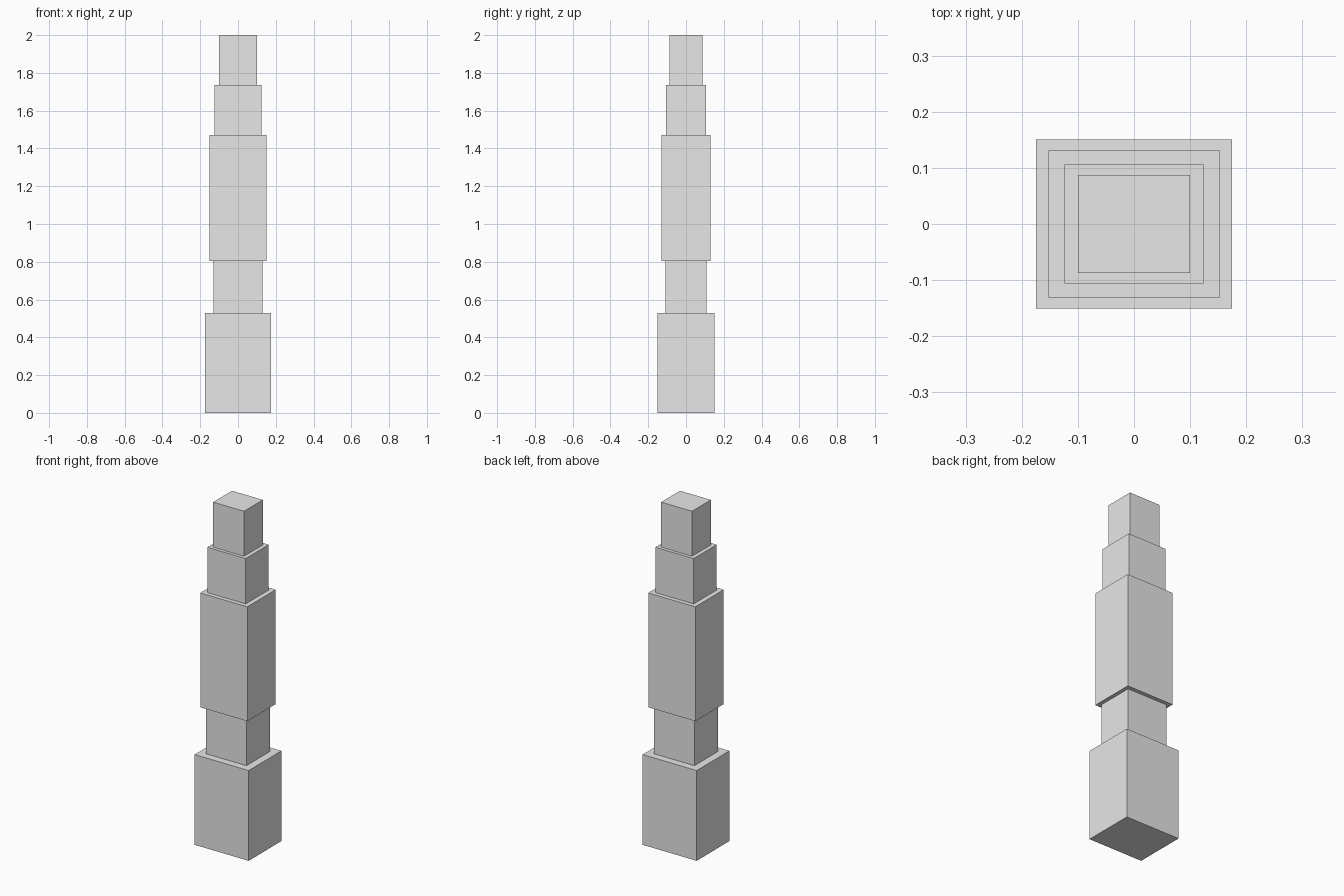
import bpy

default = bpy.data.objects.get("Cube")
if default:
    bpy.data.objects.remove(default, do_unlink=True)

# One plain grey for the whole tower
GREY = (0.8, 0.8, 0.8, 1.0)
grey = bpy.data.materials.new("plain grey")
grey.use_nodes = True
grey.diffuse_color = GREY
grey.node_tree.nodes["Principled BSDF"].inputs["Base Color"].default_value = GREY


def block(name, half_x, half_y, bottom, top):
    """Flat-sided block standing between two heights."""
    bpy.ops.mesh.primitive_cube_add(size=2, location=(0, 0, (bottom + top) / 2))
    obj = bpy.context.object
    obj.name = obj.data.name = name
    obj.scale = (half_x, half_y, (top - bottom) / 2)
    bpy.ops.object.transform_apply(location=False, rotation=False, scale=True)
    obj.data.materials.append(grey)


# Tiers from the ground up: name, half width, half depth, top height
tiers = [
    ("base", 0.175, 0.151, 0.528),
    ("neck", 0.13, 0.108, 0.803),
    ("main_shaft", 0.152, 0.131, 1.472),
    ("upper_tier", 0.124, 0.106, 1.737),
    ("top_tier", 0.1, 0.087, 2.0),
]
bottom = 0.0
for name, half_x, half_y, top in tiers:
    block(name, half_x, half_y, bottom, top)
    bottom = top
